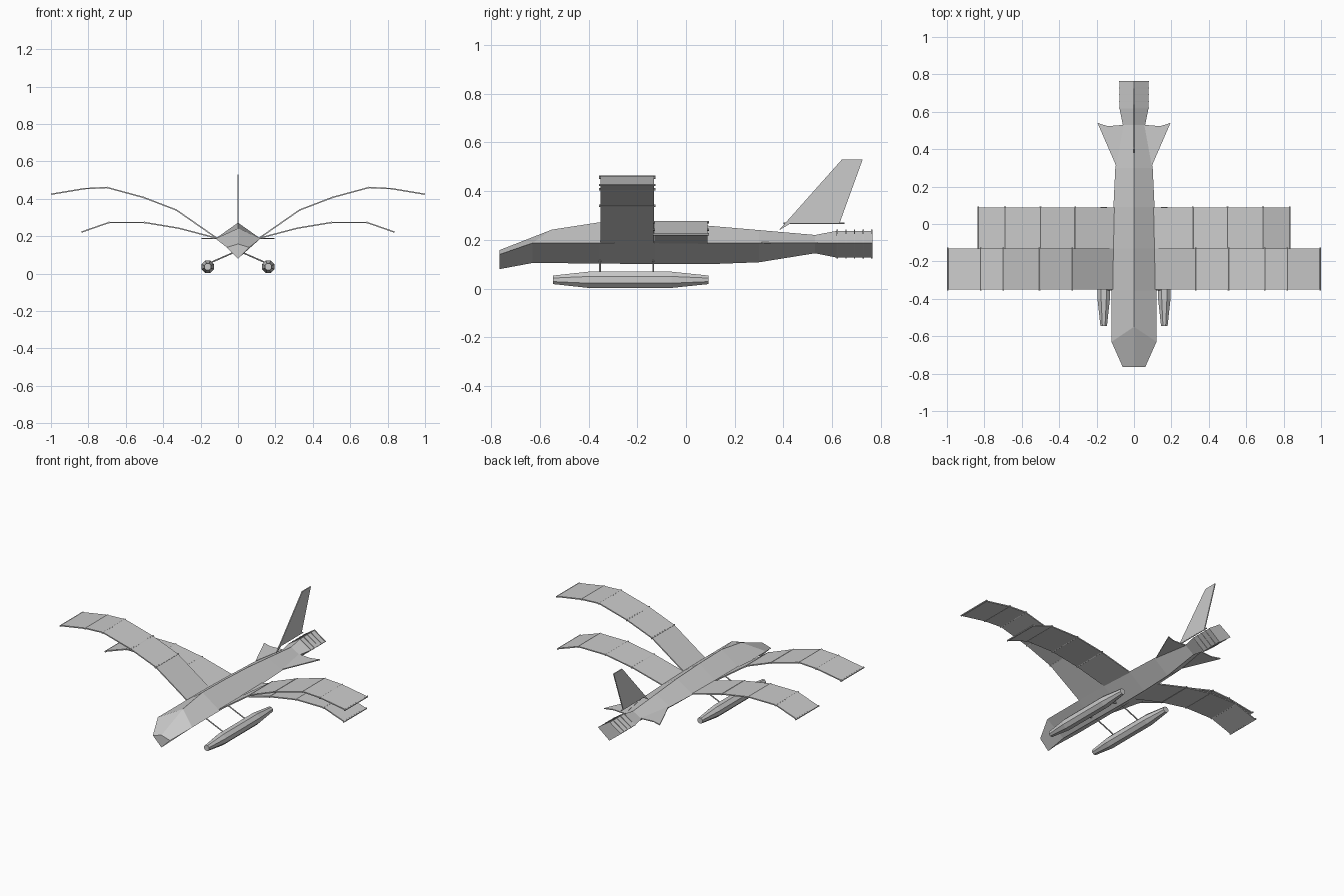
import bpy, math
from mathutils import Vector

if "Cube" in bpy.data.objects:
    bpy.data.objects.remove(bpy.data.objects["Cube"])


def make(name, verts, faces):
    me = bpy.data.meshes.new(name)
    me.from_pydata(verts, [], faces)
    me.update()
    ob = bpy.data.objects.new(name, me)
    bpy.context.collection.objects.link(ob)
    return ob


def loft(name, rings):
    """Closed flat-faced skin through equal-sized rings of points."""
    n = len(rings[0])
    verts = [p for r in rings for p in r]
    faces = [tuple(range(n))]
    for i in range(len(rings) - 1):
        for j in range(n):
            a, b = i * n + j, i * n + (j + 1) % n
            faces.append((a, a + n, b + n, b))
    faces.append(tuple(reversed(range(len(verts) - n, len(verts)))))
    return make(name, verts, faces)


def diamond(y, w, bottom, mid, top, ytop=None):
    return [(0, y, bottom), (w, y, mid), (0, y if ytop is None else ytop, top), (-w, y, mid)]


def plate(name, pts, thick):
    """Thin sheet from an outline, thickened evenly to both sides."""
    ob = make(name, pts, [tuple(range(len(pts)))])
    m = ob.modifiers.new("thickness", 'SOLIDIFY')
    m.thickness, m.offset = thick, 0
    return ob


def rod(name, a, b, r, sides=6):
    a, b = Vector(a), Vector(b)
    bpy.ops.mesh.primitive_cylinder_add(vertices=sides, radius=r, depth=(b - a).length,
                                        location=(a + b) / 2)
    ob = bpy.context.object
    ob.name = name
    ob.rotation_euler = (b - a).to_track_quat('Z', 'Y').to_euler()
    return ob


# Fuselage: diamond section with the canopy ridge set back from the nose
loft("fuselage", [
    diamond(-0.765, 0.06, 0.08, 0.14, 0.158),
    diamond(-0.63, 0.12, 0.105, 0.187, 0.242, -0.55),
    diamond(-0.355, 0.12, 0.103, 0.187, 0.272),
    diamond(-0.13, 0.117, 0.10, 0.187, 0.268),
    diamond(0.09, 0.11, 0.10, 0.187, 0.258),
    diamond(0.30, 0.10, 0.108, 0.187, 0.24),
    diamond(0.53, 0.06, 0.145, 0.187, 0.22)])

# Exhaust nozzle and its thin bands
loft("nozzle", [
    diamond(0.53, 0.06, 0.145, 0.187, 0.22),
    diamond(0.62, 0.078, 0.127, 0.187, 0.237),
    diamond(0.765, 0.078, 0.127, 0.187, 0.237)])
for i in range(5):
    y = 0.618 + i * 0.0355
    loft("nozzle_band", [diamond(y + d, 0.081, 0.123, 0.187, 0.242) for d in (0, 0.005)])

# Tail fin
plate("tail_fin", [(0, 0.38, 0.238), (0, 0.64, 0.53), (0, 0.725, 0.53),
                   (0, 0.63, 0.268), (0, 0.43, 0.268)], 0.006)
rod("fin_foot", (0, 0.40, 0.268), (0, 0.65, 0.268), 0.003)

# Arched wings as (x, z) profiles with front and rear edges in y
wings = {
    "front_wing": (-0.35, -0.132, [(0.11, 0.187), (0.33, 0.34), (0.505, 0.407),
                                   (0.70, 0.46), (0.82, 0.454), (0.995, 0.425)]),
    "rear_wing": (-0.13, 0.088, [(0.105, 0.187), (0.315, 0.242), (0.50, 0.273),
                                 (0.69, 0.273), (0.833, 0.223)]),
}

for s in (-1, 1):
    for name, (y0, y1, prof) in wings.items():
        n = len(prof)
        verts = [(s * x, y, z) for y in (y0, y1) for x, z in prof]
        ob = make(name, verts, [(i, i + 1, n + i + 1, n + i) for i in range(n - 1)])
        m = ob.modifiers.new("thickness", 'SOLIDIFY')
        m.thickness, m.offset = 0.007, 0
        # Ribs across each fold
        for x, z in prof[1:]:
            rod(name + "_rib", (s * x, y0 - 0.006, z), (s * x, y1 + 0.006, z), 0.005)

    # Tailplane
    plate("tailplane", [(s * 0.095, 0.31, 0.188), (s * 0.195, 0.54, 0.188),
                        (s * 0.14, 0.523, 0.188), (s * 0.055, 0.53, 0.188)], 0.006)

    # Eight-sided float with tapered ends
    rings = []
    for y, r in ((-0.545, 0.019), (-0.40, 0.036), (-0.06, 0.036), (0.092, 0.019)):
        rings.append([(s * 0.162 + r * math.cos(a), y, 0.036 + r * math.sin(a))
                      for a in [math.pi / 8 + k * math.pi / 4 for k in range(8)]])
    loft("float", rings)

    # Float struts
    for y in (-0.353, -0.135):
        rod("float_strut", (s * 0.155, y, 0.055), (s * 0.02, y, 0.114), 0.004)
